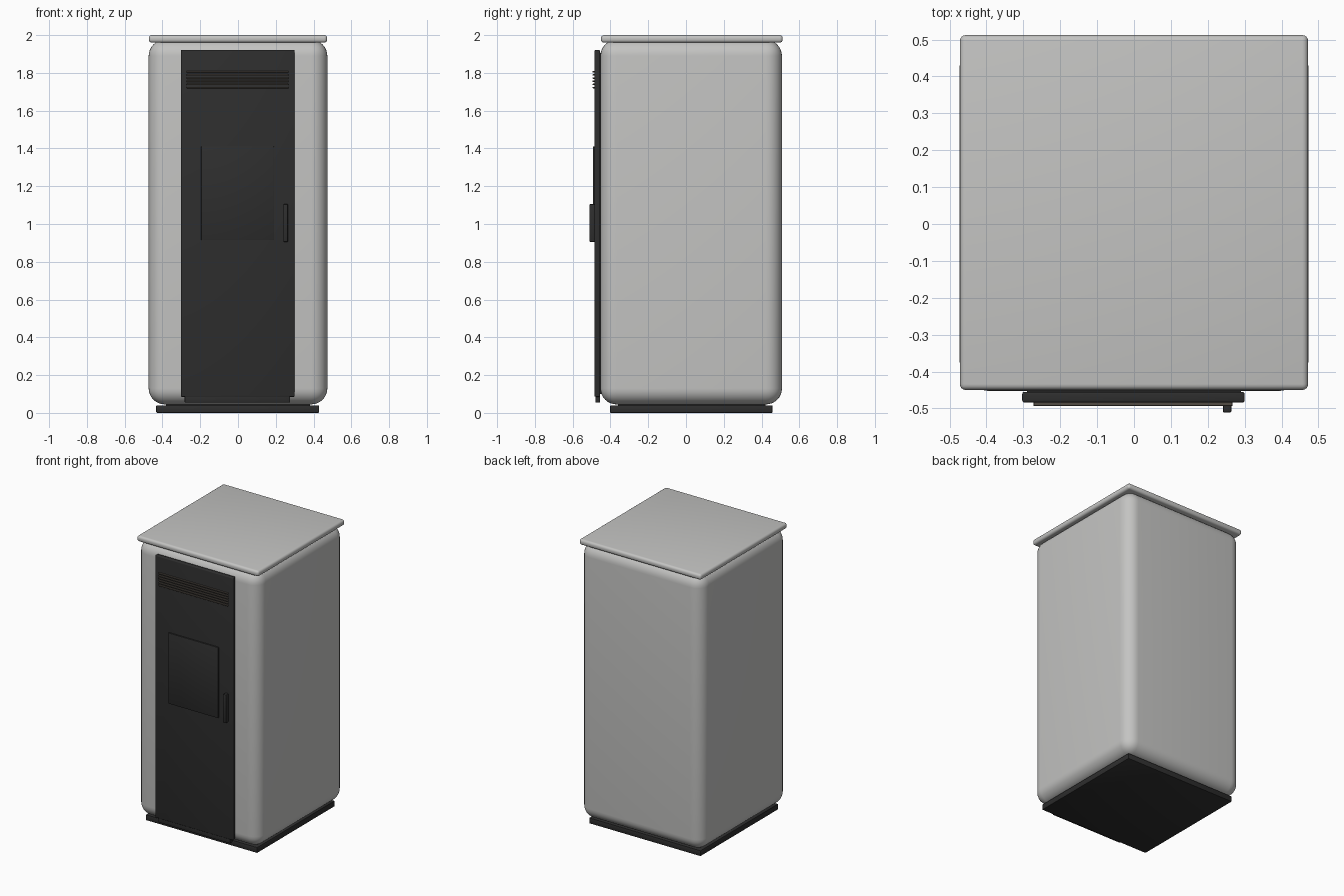
import bpy, bmesh
from mathutils import Vector

if "Cube" in bpy.data.objects:
    bpy.data.objects.remove(bpy.data.objects["Cube"])


def material(name, rgb):
    m = bpy.data.materials.new(name)
    m.diffuse_color = (*rgb, 1)
    m.use_nodes = True
    m.node_tree.nodes["Principled BSDF"].inputs["Base Color"].default_value = m.diffuse_color
    return m


GREY = material("light grey enamel", (0.55, 0.55, 0.54))
BLACK = material("black metal", (0.027, 0.027, 0.027))
VENT = material("warm dark grille", (0.085, 0.072, 0.06))


def box(name, lo, hi, mat, bevel=0.0, segments=3):
    """Box between two corners with rounded edges."""
    lo, hi = Vector(lo), Vector(hi)
    bm = bmesh.new()
    bmesh.ops.create_cube(bm, size=1)
    for v in bm.verts:
        v.co = Vector(c * s for c, s in zip(v.co, hi - lo)) + (lo + hi) / 2
    if bevel:
        bmesh.ops.bevel(bm, geom=bm.edges[:], offset=bevel, segments=segments,
                        profile=0.5, affect='EDGES')
    me = bpy.data.meshes.new(name)
    bm.to_mesh(me)
    bm.free()
    ob = bpy.data.objects.new(name, me)
    me.materials.append(mat)
    bpy.context.collection.objects.link(ob)
    bpy.ops.object.select_all(action='DESELECT')
    ob.select_set(True)
    bpy.context.view_layer.objects.active = ob
    bpy.ops.object.shade_smooth_by_angle(angle=0.6)
    return ob


# Cabinet, lid and plinth
box("body", (-0.473, -0.453, 0.045), (0.473, 0.508, 1.975), GREY, 0.085, 8)
box("lid", (-0.472, -0.45, 1.96), (0.472, 0.512, 2.0), GREY, 0.016, 4)
box("base", (-0.433, -0.402, 0.0), (0.43, 0.458, 0.04), BLACK, 0.005, 2)
box("base_neck", (-0.38, -0.36, 0.035), (0.38, 0.42, 0.06), BLACK)

# Front panel with its backing and lower strip
box("front_panel", (-0.303, -0.484, 0.085), (0.3, -0.455, 1.922), BLACK, 0.006, 3)
box("panel_backing", (-0.29, -0.47, 0.1), (0.29, -0.445, 1.905), BLACK)
box("lower_strip", (-0.282, -0.48, 0.055), (0.276, -0.455, 0.1), BLACK, 0.003, 2)

# Fire window and handle
box("window", (-0.195, -0.493, 0.915), (0.19, -0.48, 1.41), BLACK, 0.002, 2)
box("handle", (0.241, -0.511, 0.905), (0.264, -0.48, 1.105), BLACK, 0.004, 2)

# Vent slats
for i in range(6):
    z = 1.722 + i * 0.0168
    box(f"vent_slat_{i + 1}", (-0.272, -0.494, z - 0.004), (0.267, -0.48, z + 0.004),
        VENT, 0.0015, 1)
